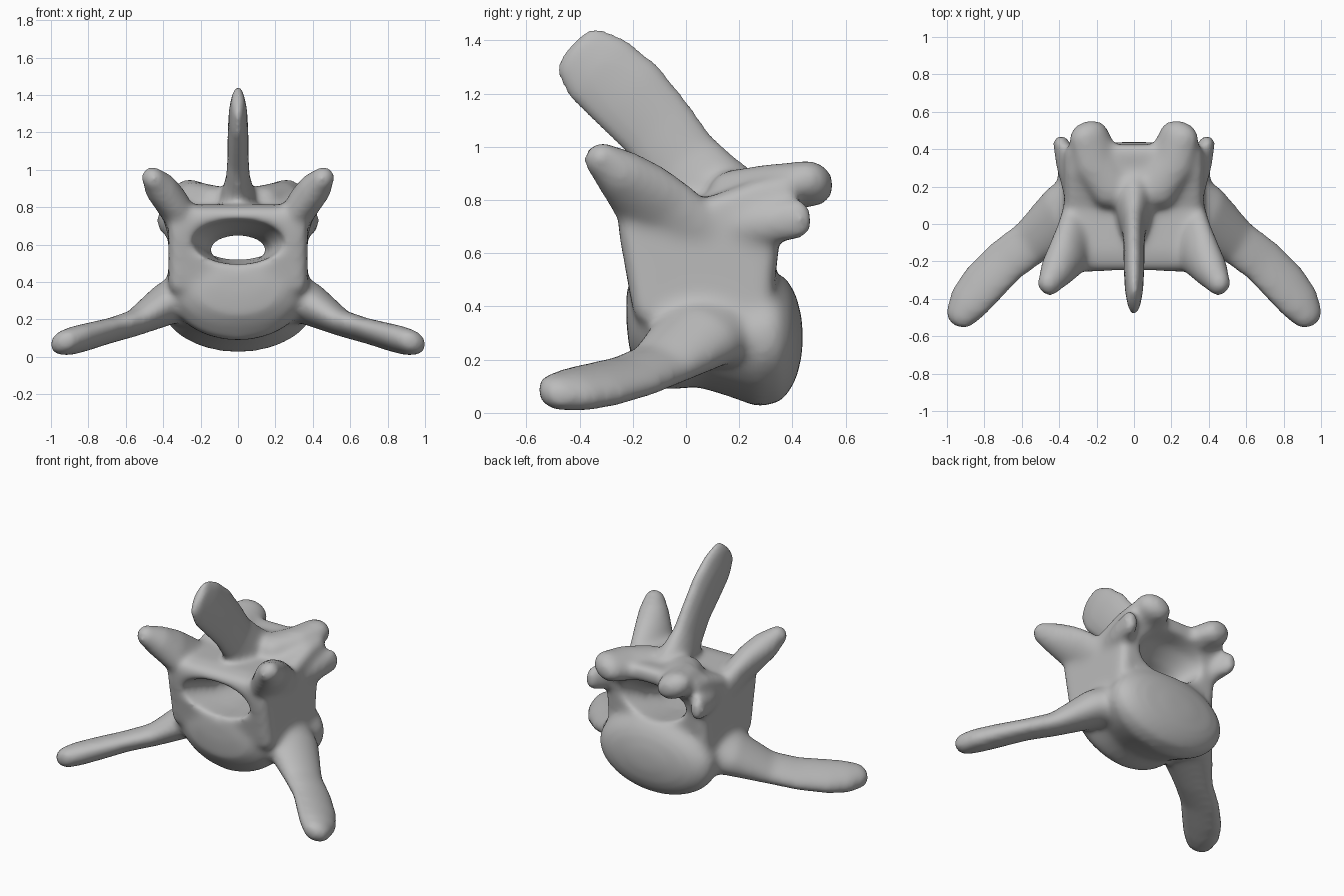
import bpy, bmesh, math
from mathutils import Vector

if "Cube" in bpy.data.objects:
    bpy.data.objects.remove(bpy.data.objects["Cube"], do_unlink=True)

SIDES = 32
bone = bpy.data.materials.new("bone_grey")
bone.use_nodes = True
GREY = (0.5, 0.5, 0.5, 1)
bone.diffuse_color = GREY
bone.node_tree.nodes["Principled BSDF"].inputs["Base Color"].default_value = GREY


def finish(name, bm):
    bmesh.ops.recalc_face_normals(bm, faces=bm.faces)
    mesh = bpy.data.meshes.new(name)
    bm.to_mesh(mesh)
    bm.free()
    ob = bpy.data.objects.new(name, mesh)
    bpy.context.collection.objects.link(ob)
    return ob


def loft(name, stations, wide, mirror=False, cap=1.0):
    """Oval sections (x, y, z, half width, half thickness) along a path, with rounded ends."""
    bm = bmesh.new()
    for sign in ((1, -1) if mirror else (1,)):
        pts = [Vector((s[0] * sign, s[1], s[2])) for s in stations]
        axis = Vector((wide[0] * sign, wide[1], wide[2]))
        sections = []
        last = len(pts) - 1
        for i, (p, s) in enumerate(zip(pts, stations)):
            t = (pts[min(i + 1, last)] - pts[max(i - 1, 0)]).normalized()
            sections.append((p, t, s[3], s[4]))
        # rounded ends
        caps = [math.radians(d) for d in (20, 40, 60, 80)]
        p, t, a, b = sections[0]
        head = [(p - t * cap * min(a, b) * math.sin(c), t, a * math.cos(c), b * math.cos(c))
                for c in reversed(caps)]
        p, t, a, b = sections[-1]
        tail = [(p + t * cap * min(a, b) * math.sin(c), t, a * math.cos(c), b * math.cos(c))
                for c in caps]
        rings = []
        for p, t, a, b in head + sections + tail:
            u = (axis - t * axis.dot(t)).normalized()
            v = t.cross(u)
            angles = [math.tau * k / SIDES for k in range(SIDES)]
            rings.append([bm.verts.new(p + u * a * math.cos(q) + v * b * math.sin(q))
                          for q in angles])
        for r, n in zip(rings, rings[1:]):
            for k in range(SIDES):
                j = (k + 1) % SIDES
                bm.faces.new((r[k], r[j], n[j], n[k]))
        bm.faces.new(rings[0])
        bm.faces.new(rings[-1])
    return finish(name, bm)


def apply(ob, kind, **settings):
    bpy.context.view_layer.objects.active = ob
    mod = ob.modifiers.new(kind.lower(), kind)
    for key, value in settings.items():
        setattr(mod, key, value)
    bpy.ops.object.modifier_apply(modifier=mod.name)


def slab(name, profile, half, bevel):
    """Side profile (y, z) extruded across x with rounded edges."""
    bm = bmesh.new()
    face = bm.faces.new([bm.verts.new((-half, y, z)) for y, z in profile])
    side = bmesh.ops.extrude_face_region(bm, geom=[face])["geom"]
    bmesh.ops.translate(bm, vec=(half * 2, 0, 0),
                        verts=[g for g in side if isinstance(g, bmesh.types.BMVert)])
    ob = finish(name, bm)
    apply(ob, "BEVEL", width=bevel, segments=3)
    return ob


# Rounded body, gently domed in front, with a ball at the back
body = loft("vertebra_body", [
    (0, -.22, .39, .15, .09), (0, -.2, .39, .25, .165), (0, -.15, .385, .335, .225),
    (0, -.08, .38, .375, .29), (0, 0, .37, .375, .29), (0, .12, .335, .37, .25),
    (0, .22, .3, .4, .245), (0, .3, .285, .415, .265), (0, .355, .285, .395, .245),
    (0, .395, .285, .34, .195), (0, .42, .285, .25, .14), (0, .435, .285, .12, .07)],
    (1, 0, 0), cap=.05)

# Neural arch: side walls and roof
arch = slab("neural_arch", [
    (-.19, .33), (-.22, .5), (-.25, .66), (-.26, .79), (-.15, .815), (.08, .81),
    (.27, .88), (.43, .9), (.43, .8), (.36, .72), (.335, .5), (.33, .35)], .372, .05)

# Flat spine leaning forward, with a flared foot
spine = loft("neural_spine", [
    (0, .22, .68, .2, .13), (0, .07, .84, .17, .095), (0, -.02, .95, .15, .064),
    (0, -.11, 1.075, .152, .056), (0, -.22, 1.195, .164, .056),
    (0, -.335, 1.295, .158, .05), (0, -.41, 1.36, .12, .036)], (0, .78, .6))

# Paired processes
front_facets = loft("front_facets", [
    (.28, .03, .65, .15, .085), (.315, -.09, .755, .155, .085), (.36, -.175, .835, .135, .092),
    (.415, -.255, .905, .1, .088), (.455, -.32, .955, .07, .062)], (.4, .7, .55), True)
rear_facets = loft("rear_facets", [
    (.1, .2, .81, .14, .1), (.2, .34, .845, .13, .085),
    (.242, .47, .862, .112, .083)], (1, -.3, .4), True)
rear_knobs = loft("rear_knobs", [
    (.28, .18, .7, .1, .1), (.35, .32, .715, .07, .085),
    (.39, .43, .73, .045, .075)], (1, 0, 0), True)
side_processes = loft("side_processes", [
    (.22, .13, .34, .2, .14), (.38, .04, .285, .175, .115), (.555, -.1, .18, .13, .07),
    (.69, -.2, .138, .13, .064), (.81, -.325, .105, .132, .07),
    (.885, -.42, .087, .12, .072), (.928, -.488, .078, .09, .066)], (.7, .7, -.4), True)

# Fuse the parts
bpy.ops.object.select_all(action="DESELECT")
for part in (body, arch, spine, front_facets, rear_facets, rear_knobs, side_processes):
    part.select_set(True)
bpy.context.view_layer.objects.active = body
bpy.ops.object.join()
body.name = "vertebra"
apply(body, "REMESH", mode="VOXEL", voxel_size=.016)

# Canal through the arch, opening wide at both ends
canal = loft("canal_cutter", [
    (0, -.35, .625, .28, .13), (0, -.2, .61, .24, .115), (0, -.05, .58, .18, .09),
    (0, .1, .57, .145, .075), (0, .22, .597, .18, .09), (0, .34, .645, .24, .125),
    (0, .5, .675, .3, .14)], (1, 0, 0))
canal.hide_render = True
apply(body, "BOOLEAN", operation="DIFFERENCE", object=canal, solver="EXACT")
bpy.data.objects.remove(canal, do_unlink=True)

# Soften all the joins
apply(body, "REMESH", mode="VOXEL", voxel_size=.016)
apply(body, "SMOOTH", factor=.5, iterations=18)

body.data.materials.clear()
body.data.materials.append(bone)
bpy.ops.object.select_all(action="DESELECT")
body.select_set(True)
bpy.context.view_layer.objects.active = body
bpy.ops.object.shade_smooth()
